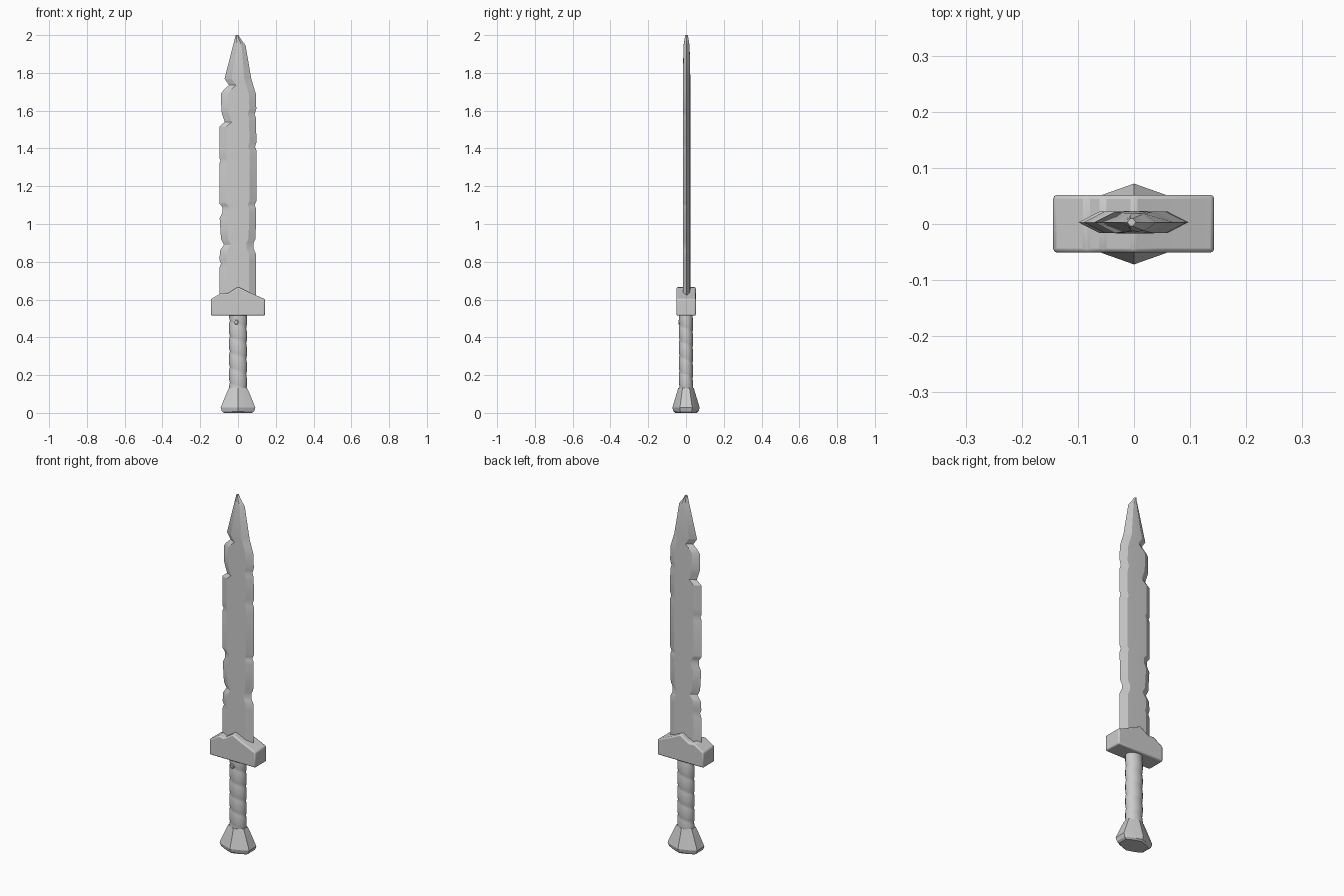
import bpy, bmesh, math

if "Cube" in bpy.data.objects:
    bpy.data.objects.remove(bpy.data.objects["Cube"])


def finish(name, bm, angle=30, bevel=0):
    bmesh.ops.recalc_face_normals(bm, faces=bm.faces)
    mesh = bpy.data.meshes.new(name)
    bm.to_mesh(mesh)
    bm.free()
    ob = bpy.data.objects.new(name, mesh)
    bpy.context.collection.objects.link(ob)
    bpy.ops.object.select_all(action='DESELECT')
    bpy.context.view_layer.objects.active = ob
    ob.select_set(True)
    if bevel:
        mod = ob.modifiers.new("worn_edges", 'BEVEL')
        mod.width, mod.segments = bevel, 2
    bpy.ops.object.shade_smooth_by_angle(angle=math.radians(angle))
    return ob


def loft(name, rings, angle=30, bevel=0):
    """Skin a stack of closed rings and cap both ends."""
    bm = bmesh.new()
    rows = [[bm.verts.new(p) for p in ring] for ring in rings]
    n = len(rows[0])
    for a, b in zip(rows, rows[1:]):
        for i in range(n):
            bm.faces.new((a[i], a[(i + 1) % n], b[(i + 1) % n], b[i]))
    bm.faces.new(rows[0][::-1])
    bm.faces.new(rows[-1])
    return finish(name, bm, angle, bevel)


def sample(profile, z):
    for (z0, x0), (z1, x1) in zip(profile, profile[1:]):
        if z0 <= z <= z1:
            return x0 + (x1 - x0) * (z - z0) / (z1 - z0)
    return profile[-1][1]


# Blade: two chipped edge profiles (z, x) with a hexagonal section between
left = [(0.58, -.098), (0.77, -.098), (0.79, -.09), (0.81, -.098), (0.86, -.095),
        (0.89, -.074), (0.92, -.09), (1.03, -.097), (1.06, -.083), (1.09, -.083),
        (1.11, -.099), (1.32, -.099), (1.335, -.092), (1.35, -.099), (1.515, -.099),
        (1.54, -.07), (1.595, -.088), (1.69, -.09), (1.71, -.075), (1.735, -.048),
        (1.77, -.071), (1.965, -.021), (2.0, -.012)]
right = [(0.58, .096), (0.84, .096), (0.87, .082), (0.90, .082), (0.92, .093),
         (1.08, .096), (1.10, .088), (1.12, .097), (1.39, .097), (1.41, .09),
         (1.43, .097), (1.56, .096), (1.58, .088), (1.61, .097), (1.69, .094),
         (1.72, .085), (1.765, .071), (1.945, .04), (1.98, .014), (2.0, .003)]
rings = []
for z in sorted({p[0] for p in left + right}):
    l, r = sample(left, z), sample(right, z)
    inset = min(0.037, 0.32 * (r - l))
    t = 0.019 * min(1, 0.35 + (2.0 - z) / 0.12)
    m, y = (l + r) / 2, 0.003
    rings.append([(l, y, z), (l + inset, y - t, z), (m, y - t * 1.05, z), (r - inset, y - t, z),
                  (r, y, z), (r - inset, y + t, z), (m, y + t * 1.05, z), (l + inset, y + t, z)])
loft("blade", rings, 25)

# Crossguard: peaked block with softened, slightly worn edges
outline = [(-.144, .515), (.143, .515), (.143, .602), (.06, .638), (0, .667),
           (-.055, .632), (-.085, .637), (-.144, .602)]
loft("crossguard", [[(x, y, z) for x, z in outline] for y in (-.051, .052)], 35, 0.007)

# Grip: oval shaft with a spiral leather wrap
rings = []
for k in range(61):
    z = 0.12 + 0.41 * k / 60
    ring = []
    for i in range(20):
        a = math.tau * i / 20
        phase = ((z - 0.12) / 0.082 + i / 20) % 1
        s = 0.90 + 0.10 * math.sin(math.pi * phase) ** 0.6
        ring.append((0.048 * s * math.cos(a), 0.038 * s * math.sin(a), z))
    rings.append(ring)
loft("grip", rings, 40)

# Rivet on the front of the grip
loft("grip_rivet", [[(-.01 + r * math.cos(math.tau * i / 12), y,
                      .48 + r * math.sin(math.tau * i / 12)) for i in range(12)]
                    for y, r in ((-.03, .013), (-.038, .013), (-.041, .009))])

# Pommel: flared six-sided foot
rings = []
for z, rx, ry in ((0, .074, .058), (.008, .085, .067), (.028, .092, .072),
                  (.075, .073, .058), (.115, .056, .046), (.132, .048, .041)):
    rings.append([(sx * rx, sy * ry, z) for sx, sy in
                  ((0, -1), (.62, -.72), (1, -.45), (1, .45), (.62, .72),
                   (0, 1), (-.62, .72), (-1, .45), (-1, -.45), (-.62, -.72))])
loft("pommel", rings, 28)
